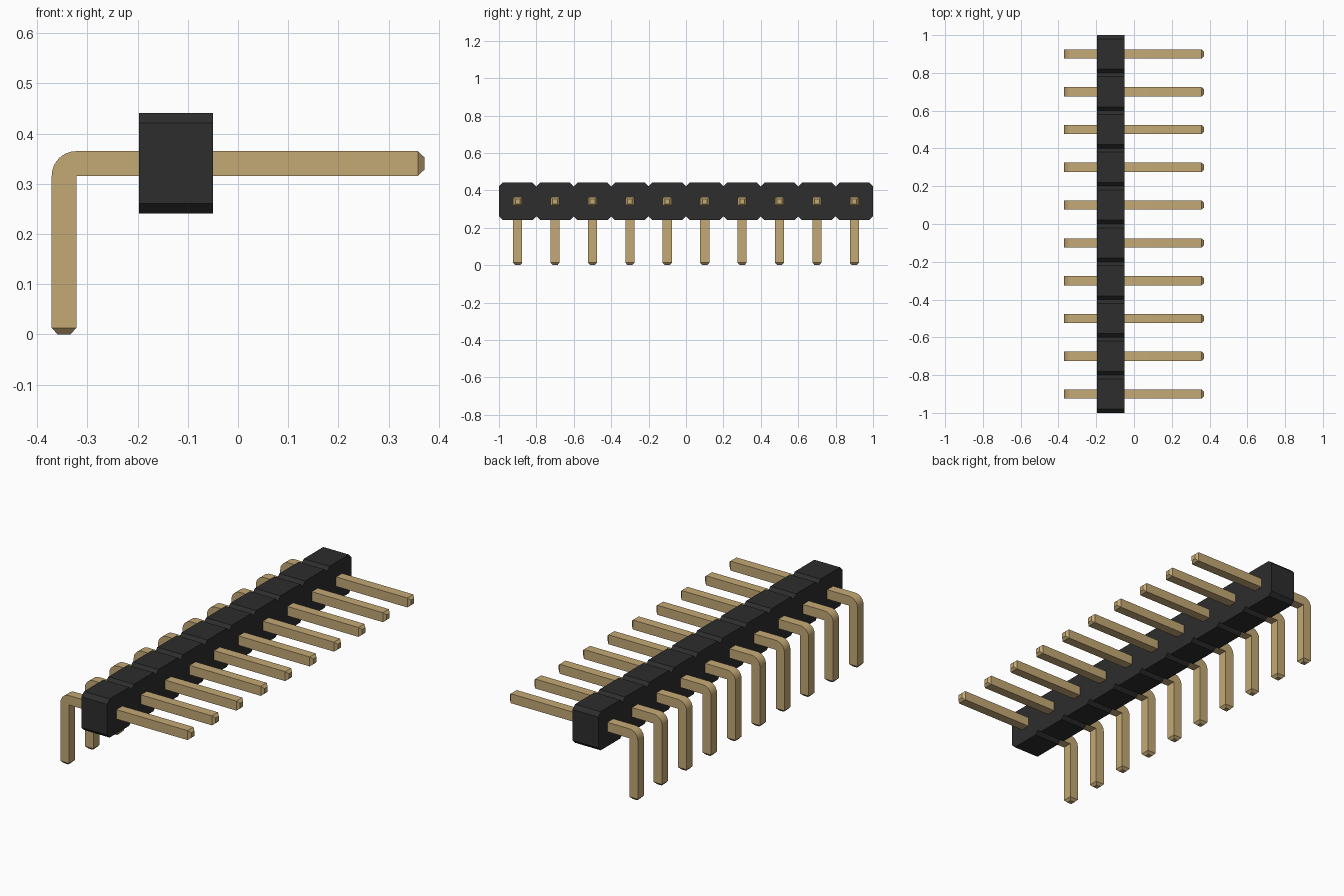
import bpy, bmesh, math

cube = bpy.data.objects.get("Cube")
if cube:
    bpy.data.objects.remove(cube, do_unlink=True)


def make_material(name, rgb, metallic=0.0):
    mat = bpy.data.materials.new(name)
    mat.use_nodes = True
    mat.diffuse_color = (*rgb, 1)
    mat.node_tree.nodes["Principled BSDF"].inputs["Base Color"].default_value = (*rgb, 1)
    return mat


black = make_material("black plastic", (0.026, 0.026, 0.026))
gold = make_material("gold metal", (0.55, 0.395, 0.178))

COUNT, PITCH = 10, 0.2
pin_ys = [(i - (COUNT - 1) / 2) * PITCH for i in range(COUNT)]


def finish(bm, name, mat):
    bmesh.ops.recalc_face_normals(bm, faces=bm.faces)
    mesh = bpy.data.meshes.new(name)
    bm.to_mesh(mesh)
    bm.free()
    mesh.materials.append(mat)
    return mesh


def add_object(name, mesh, y=0.0):
    obj = bpy.data.objects.new(name, mesh)
    obj.location.y = y
    bpy.context.collection.objects.link(obj)
    return obj


# Housing: chain of chamfered squares, extruded along x
X0, X1, Z0, Z1, CH = -0.197, -0.05, 0.241, 0.441, 0.02
h = PITCH / 2
top, bottom = [], []
for i, y in enumerate(pin_ys):
    for z, inner, row in ((Z1, Z1 - CH, top), (Z0, Z0 + CH, bottom)):
        if i == 0:
            row.append((y - h, inner))
        row += [(y - h + CH, z), (y + h - CH, z), (y + h, inner)]
bm = bmesh.new()
face = bm.faces.new([bm.verts.new((X0, y, z)) for y, z in top + bottom[::-1]])
ext = bmesh.ops.extrude_face_region(bm, geom=[face])
bmesh.ops.translate(bm, vec=(X1 - X0, 0, 0),
                    verts=[v for v in ext["geom"] if isinstance(v, bmesh.types.BMVert)])
add_object("housing", finish(bm, "housing", black))

# Pin: square section swept from the foot, round the bend, to the straight tip
W, END, PIN_TOP = 0.049, 0.371, 0.365
TIP, INSET = 0.013, 0.012
cx, cz = -END + W, PIN_TOP - W          # sharp inside corner of the bend
hw = W / 2
sections = [((-END + INSET, 0), (cx - INSET, 0), hw - INSET),
            ((-END, TIP), (cx, TIP), hw)]
STEPS = 8
for k in range(STEPS + 1):
    a = math.pi - math.pi / 2 * k / STEPS
    sections.append(((cx + W * math.cos(a), cz + W * math.sin(a)), (cx, cz), hw))
sections += [((END - TIP, PIN_TOP), (END - TIP, cz), hw),
             ((END, PIN_TOP - INSET), (END, cz + INSET), hw - INSET)]

bm = bmesh.new()
rings = []
for (ox, oz), (ix, iz), w in sections:
    rings.append([bm.verts.new(p) for p in
                  ((ox, -w, oz), (ox, w, oz), (ix, w, iz), (ix, -w, iz))])
for a, b in zip(rings, rings[1:]):
    for j in range(4):
        k = (j + 1) % 4
        if (a[j].co - b[j].co).length + (a[k].co - b[k].co).length > 1e-6:
            bm.faces.new((a[j], a[k], b[k], b[j]))
bm.faces.new(rings[0])
bm.faces.new(rings[-1])
bmesh.ops.remove_doubles(bm, verts=bm.verts, dist=1e-5)
pin_mesh = finish(bm, "pin", gold)
pins = [add_object(f"pin_{i + 1}", pin_mesh, y) for i, y in enumerate(pin_ys)]

# Smooth only the rounded bend
bpy.ops.object.select_all(action="DESELECT")
pins[0].select_set(True)
bpy.context.view_layer.objects.active = pins[0]
bpy.ops.object.shade_smooth_by_angle(angle=math.radians(30))
